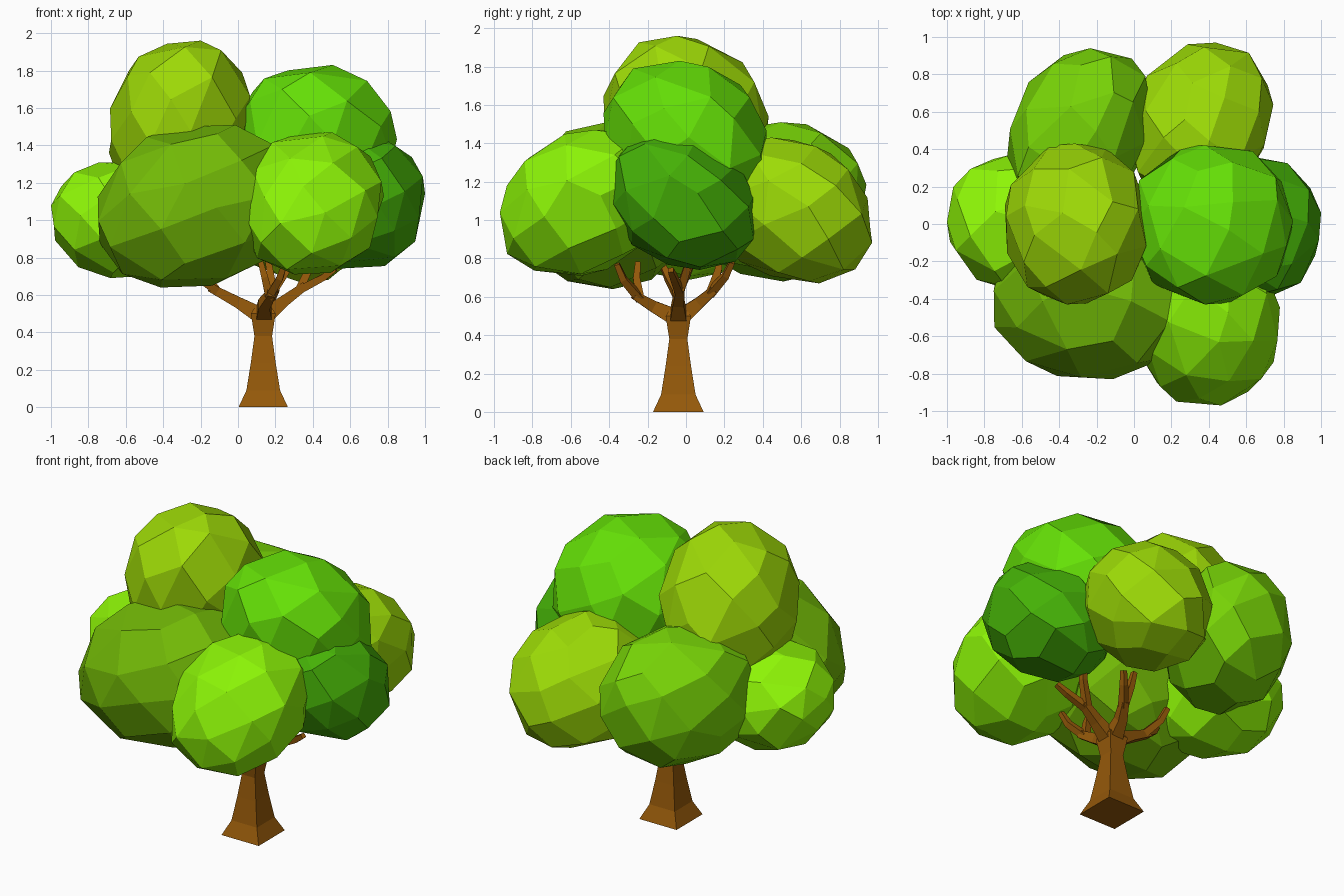
import bpy, bmesh, math, random
from mathutils import Vector

if "Cube" in bpy.data.objects:
    bpy.data.objects.remove(bpy.data.objects["Cube"])

random.seed(11)


def material(name, rgb):
    m = bpy.data.materials.new(name)
    m.diffuse_color = (*rgb, 1)
    m.use_nodes = True
    m.node_tree.nodes["Principled BSDF"].inputs["Base Color"].default_value = m.diffuse_color
    return m


def finish(name, bm, mat):
    bmesh.ops.recalc_face_normals(bm, faces=bm.faces[:])
    mesh = bpy.data.meshes.new(name)
    bm.to_mesh(mesh)
    bm.free()
    mesh.materials.append(mat)
    ob = bpy.data.objects.new(name, mesh)
    bpy.context.collection.objects.link(ob)
    return ob


def foliage(name, xr, yr, zr, rgb, lean=(0, 0), skew=0, n=44, power=2.2):
    """Irregular, slightly boxy faceted ball filling the given x, y, z ranges."""
    pts = []
    for i in range(n):
        z = 1 - 2 * (i + 0.5) / n
        a = i * math.pi * (3 - math.sqrt(5))
        r = math.sqrt(1 - z * z)
        p = Vector((r * math.cos(a), r * math.sin(a), z))
        p += Vector([random.uniform(-0.1, 0.1) for _ in range(3)])
        p /= sum(abs(c) ** power for c in p) ** (1 / power)
        p.x += lean[0] * p.z + skew * p.y
        p.y += lean[1] * p.z
        pts.append(p)
    # fit to the bounding ranges
    for k, (lo, hi) in enumerate((xr, yr, zr)):
        a, b = min(p[k] for p in pts), max(p[k] for p in pts)
        for p in pts:
            p[k] = lo + (p[k] - a) / (b - a) * (hi - lo)
    bm = bmesh.new()
    for p in pts:
        bm.verts.new(p)
    bmesh.ops.convex_hull(bm, input=bm.verts[:])
    bmesh.ops.dissolve_limit(bm, angle_limit=math.radians(15),
                             verts=bm.verts[:], edges=bm.edges[:])
    return finish(name, bm, material(name + "_green", rgb))


def limb(name, path, halves, mat):
    """Square-section tapered tube along a path."""
    path = [Vector(p) for p in path]
    total = (path[-1] - path[0]).normalized()
    ref = Vector((0, 1, 0)) if abs(total.y) < 0.6 else Vector((1, 0, 0))
    bm = bmesh.new()
    rings = []
    for i, p in enumerate(path):
        d = (path[min(i + 1, len(path) - 1)] - path[max(i - 1, 0)]).normalized()
        u = d.cross(ref).normalized()
        v = d.cross(u).normalized()
        h = halves[i]
        rings.append([bm.verts.new(p + u * h * a + v * h * b)
                      for a, b in ((1, 1), (-1, 1), (-1, -1), (1, -1))])
    for r, s in zip(rings, rings[1:]):
        for k in range(4):
            bm.faces.new((r[k], r[(k + 1) % 4], s[(k + 1) % 4], s[k]))
    bm.faces.new(rings[0])
    bm.faces.new(rings[-1])
    return finish(name, bm, mat)


# Trunk: flared square foot, narrow neck, wider crotch
bark = material("bark", (0.30, 0.10, 0.003))
cx, cy = 0.135, -0.04
zs = (0, 0.09, 0.24, 0.38, 0.50, 0.55)
limb("trunk", [(cx, cy, z) for z in zs],
     (0.132, 0.09, 0.066, 0.047, 0.066, 0.035), bark)

# Four main branches, each splitting into upright twigs
branches = {
    "left": ([(0.12, cy, 0.49), (0.0, -0.04, 0.56), (-0.15, -0.05, 0.64)],
             [(-0.27, -0.12, 0.76), (-0.22, 0.04, 0.80)]),
    "right": ([(0.15, cy, 0.49), (0.25, -0.04, 0.57), (0.36, -0.03, 0.65)],
              [(0.52, -0.08, 0.74), (0.42, 0.04, 0.90)]),
    "front": ([(0.14, -0.05, 0.49), (0.14, -0.17, 0.55), (0.18, -0.27, 0.61)],
              [(0.25, -0.36, 0.77), (0.12, -0.25, 0.78)]),
    "back": ([(0.14, -0.03, 0.49), (0.16, 0.07, 0.57), (0.20, 0.15, 0.64)],
             [(0.28, 0.24, 0.78), (0.15, 0.18, 0.84)]),
}
for side, (path, tips) in branches.items():
    limb("branch_" + side, path, (0.045, 0.03, 0.022), bark)
    end = Vector(path[-1])
    start = end.lerp(Vector(path[-2]), 0.3)
    for k, tip in enumerate(tips):
        t = Vector(tip)
        out = Vector((t.x - end.x, t.y - end.y, 0)) * 0.12
        limb(f"twig_{side}_{k + 1}", [start, end.lerp(t, 0.5) + out, t],
             (0.022, 0.018, 0.014), bark)

# Crown: two upper clumps and a ring of six lower ones
foliage("top_left_clump", (-0.69, 0.075), (-0.43, 0.43), (1.06, 1.96), (0.34, 0.70, 0.002), (0.1, -0.12))
foliage("top_right_clump", (-0.02, 0.85), (-0.43, 0.42), (1.00, 1.83), (0.13, 0.75, 0.002), (0, -0.15))
foliage("front_left_clump", (-0.75, 0.30), (-0.83, 0.04), (0.64, 1.51), (0.17, 0.49, 0.002), (0.15, 0.03))
foliage("front_right_clump", (0.01, 0.78), (-0.97, -0.10), (0.71, 1.47), (0.26, 0.90, 0.002), (0.05, 0.22))
foliage("right_clump", (0.25, 1.0), (-0.40, 0.36), (0.74, 1.46), (0.06, 0.44, 0.002), (0, -0.2))
foliage("back_right_clump", (-0.03, 0.745), (0.12, 0.97), (0.67, 1.43), (0.34, 0.72, 0.002), (0, -0.2), 0.15)
foliage("back_left_clump", (-0.68, 0.10), (0.06, 0.94), (0.68, 1.51), (0.19, 0.67, 0.002), (0, 0), 0.22)
foliage("left_clump", (-1.0, -0.24), (-0.36, 0.37), (0.69, 1.31), (0.28, 0.95, 0.002), (-0.05, 0), -0.05)
